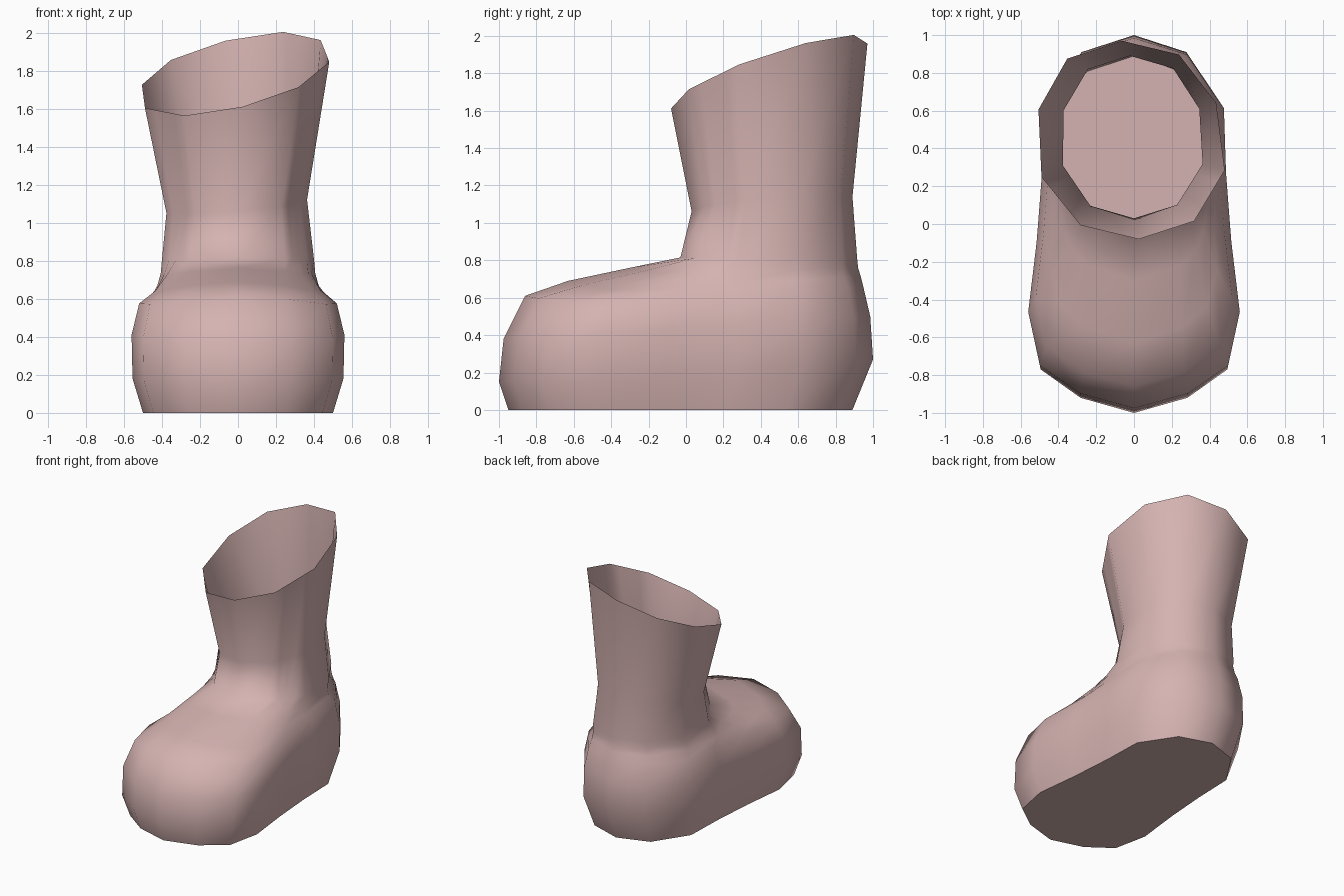
import bpy, bmesh

if "Cube" in bpy.data.objects:
    bpy.data.objects.remove(bpy.data.objects["Cube"])

# Half outlines from front centre to back centre: (x as share of half width, v from front 0 to back 1)
FOOT = [(0, 0), (.51, .04), (.89, .115), (1, .26), (.92, .45), (.87, .635), (.85, .81), (.5, .955), (0, 1)]
DECA = [(0, 0), (.62, .08), (1, .33), (.97, .67), (.61, .92), (0, 1)]


def mix(a, b, t):
    return tuple(p + (q - p) * t for p, q in zip(a, b))


# Ten-sided shaft outline, with spare points lying along its front side faces
SHAFT = DECA[:2] + [mix(DECA[1], DECA[2], t) for t in (.25, .5, .75)] + DECA[2:]


# front y, back y, half width, front z, back z, shaft blend, crown, x offset, x tilt, shear
RINGS = [
    (-.95, .89, .50, 0, 0, 0, 0, 0, 0, 0),
    (-1.0, 1.0, .555, .15, .27, 0, 0, 0, 0, 0),
    (-.975, .985, .56, .38, .50, 0, 0, 0, 0, 0),
    (-.86, .95, .52, .61, .65, 0, .06, 0, 0, 0),
    (-.63, .935, .465, .69, .71, .33, .08, 0, 0, 0),
    (-.30, .92, .425, .76, .76, .67, .05, 0, 0, 0),
    (-.03, .915, .40, .815, .81, 1, .01, 0, 0, 0),
    (.03, .89, .37, 1.06, 1.14, 1, 0, -.01, .095, .01),
    (-.08, .97, .485, 1.60, 1.97, 1, 0, -.02, .25, .045),
]


def ring_points(yf, yb, w, zf, zb, k, crown, ox, tilt, shear):
    half = [mix(a, b, k) for a, b in zip(FOOT, SHAFT)]
    loop = half + [(-x, v) for x, v in half[-2:0:-1]]
    pts = []
    for u, v in loop:
        x = u * w - shear * (2 * v - 1)
        y = yf + (yb - yf) * v - shear * u * -.4
        z = zf + (zb - zf) * v - crown * u * u * (1 - v) + tilt * x
        pts.append((x + ox, y, z))
    return pts


# Boot: open-topped shell lofted through the rings, closed by a flat sole
bm = bmesh.new()
rows = [[bm.verts.new(p) for p in ring_points(*r)] for r in RINGS]
n = len(rows[0])
for lo, hi in zip(rows, rows[1:]):
    for i in range(n):
        j = (i + 1) % n
        bm.faces.new((lo[i], lo[j], hi[j], hi[i]))
bm.faces.new(rows[0][::-1])
mesh = bpy.data.meshes.new("boot")
bm.to_mesh(mesh)
bm.free()
boot = bpy.data.objects.new("boot", mesh)
bpy.context.collection.objects.link(boot)

# Dusty pink material
mat = bpy.data.materials.new("dusty_pink")
mat.diffuse_color = (.66, .45, .44, 1)
mat.use_nodes = True
mat.node_tree.nodes["Principled BSDF"].inputs["Base Color"].default_value = mat.diffuse_color
mesh.materials.append(mat)

# Smooth sides with a crisp sole edge
bpy.context.view_layer.objects.active = boot
boot.select_set(True)
bpy.ops.object.shade_smooth_by_angle(angle=1.15)
